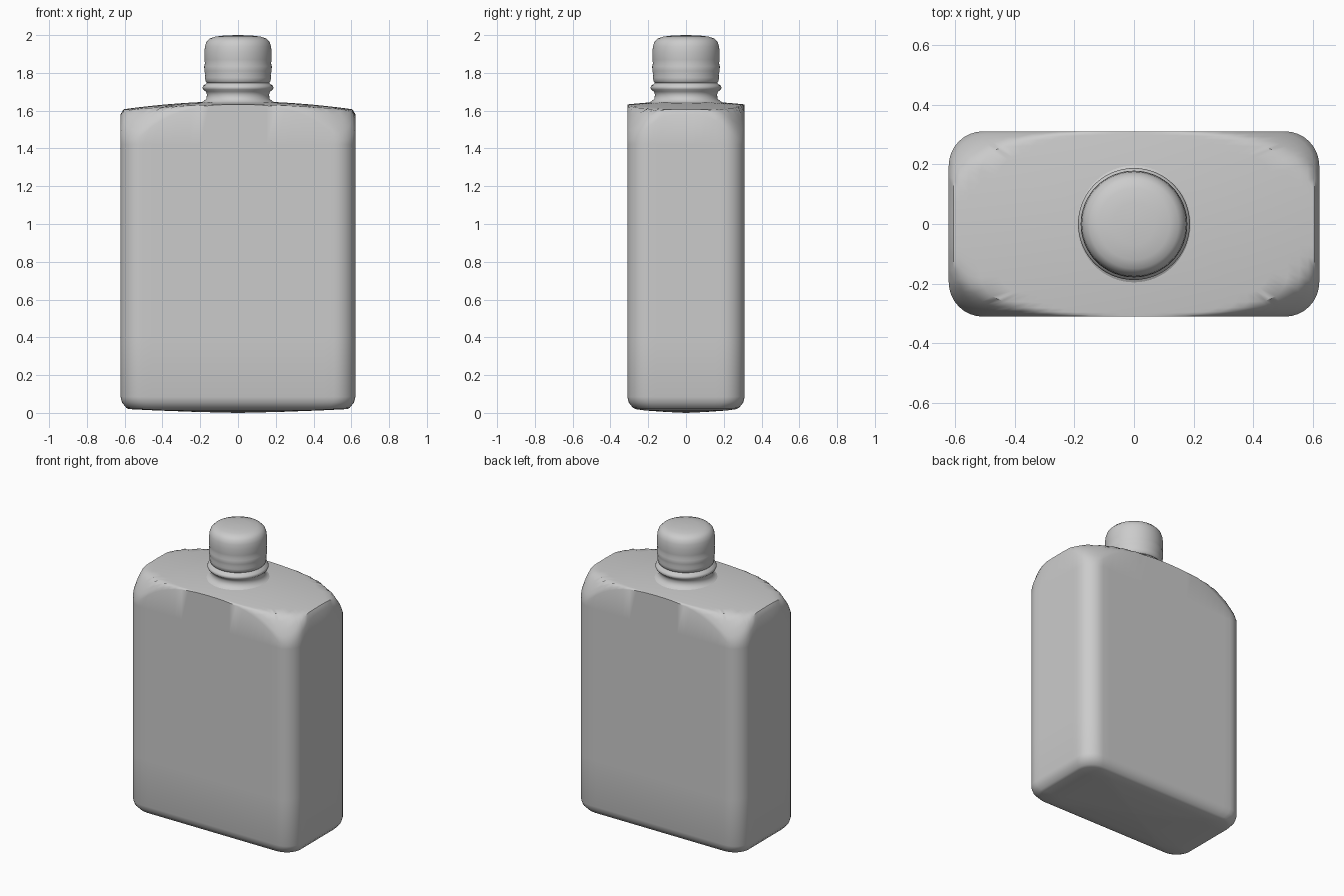
import bpy, bmesh, math

if "Cube" in bpy.data.objects:
    bpy.data.objects.remove(bpy.data.objects["Cube"])

HX, HY, R = 0.622, 0.311, 0.115   # half width, half depth, corner radius


def outline():
    """Rounded rectangle sampled counter-clockwise, with points along the straight sides."""
    pts = []
    corners = [(1, 1, 0), (-1, 1, 90), (-1, -1, 180), (1, -1, 270)]
    for k, (sx, sy, a0) in enumerate(corners):
        arc = []
        for i in range(9):
            a = math.radians(a0 + 90 * i / 8)
            arc.append((sx * (HX - R) + R * math.cos(a), sy * (HY - R) + R * math.sin(a)))
        pts += arc
        nx, ny, na = corners[(k + 1) % 4]
        a = math.radians(na)
        end = (nx * (HX - R) + R * math.cos(a), ny * (HY - R) + R * math.sin(a))
        n = 20 if k % 2 == 0 else 10
        for i in range(1, n):
            t = i / n
            pts.append(tuple(p + (q - p) * t for p, q in zip(arc[-1], end)))
    return pts


def shoulder_z(x, y):
    """Gently arched top whose four corners fall away."""
    u, v = abs(x) / HX, abs(y) / HY
    return 1.65 - 0.045 * u * u - 0.017 * v * v - 0.22 * max(0, u**3 + v**3 - 1.0)


def loft(name, rings, angle):
    """Skin a list of equal-length rings and close both ends."""
    bm = bmesh.new()
    rows = [[bm.verts.new(p) for p in ring] for ring in rings]
    n = len(rows[0])
    for a, b in zip(rows, rows[1:]):
        for i in range(n):
            j = (i + 1) % n
            bm.faces.new((a[i], a[j], b[j], b[i]))
    bm.faces.new(rows[0][::-1])
    bm.faces.new(rows[-1])
    bmesh.ops.recalc_face_normals(bm, faces=bm.faces)
    mesh = bpy.data.meshes.new(name)
    bm.to_mesh(mesh)
    bm.free()
    ob = bpy.data.objects.new(name, mesh)
    bpy.context.collection.objects.link(ob)
    bpy.ops.object.select_all(action='DESELECT')
    ob.select_set(True)
    bpy.context.view_layer.objects.active = ob
    bpy.ops.object.shade_smooth_by_angle(angle=math.radians(angle))
    return ob


def turned(name, profile, angle=60, n=64):
    ring = [(math.cos(2 * math.pi * i / n), math.sin(2 * math.pi * i / n)) for i in range(n)]
    return loft(name, [[(r * c, r * s, z) for c, s in ring] for r, z in profile], angle)


# Body: slightly bulging base, chamfered foot, straight walls
pts = outline()
rings = []
for f, z in ((0.01, 0.0), (0.35, 0.005), (0.7, 0.013)):
    rings.append([(x * f, y * f, z) for x, y in pts])
for inset, z in ((0.045, 0.02), (0.03, 0.027), (0.008, 0.055), (0.0, 0.085)):
    fx, fy = 1 - inset / HX, 1 - inset / HY
    rings.append([(x * fx, y * fy, z) for x, y in pts])
for z in (0.4, 0.8, 1.2, 1.42):
    rings.append([(x, y, z) for x, y in pts])

# Shoulder: wall edge first, then rings closing in on the neck
rings.append([(x, y, shoulder_z(x, y) - 0.025 * (abs(x) / HX) ** 4) for x, y in pts])
for t in (0.035, 0.08, 0.14, 0.22, 0.34, 0.5, 0.7, 0.85, 1.0):
    ring = []
    for x, y in pts:
        d = math.hypot(x, y)
        f = 1 - t + t * 0.15 / d
        ring.append((x * f, y * f, shoulder_z(x * f, y * f)))
    rings.append(ring)
loft("bottle_body", rings, 42)

# Neck with flared foot and collar bead
turned("neck", [
    (0.13, 1.62), (0.215, 1.635), (0.185, 1.648), (0.168, 1.662), (0.164, 1.685),
    (0.17, 1.70), (0.184, 1.712), (0.188, 1.722), (0.184, 1.732), (0.17, 1.742),
    (0.163, 1.75), (0.12, 1.76)])

# Cap with shallow rings and a domed top
turned("cap", [
    (0.12, 1.742), (0.164, 1.745), (0.171, 1.755), (0.176, 1.775), (0.173, 1.79),
    (0.178, 1.81), (0.179, 1.835), (0.175, 1.85), (0.178, 1.87), (0.178, 1.91),
    (0.175, 1.94), (0.167, 1.965), (0.15, 1.982), (0.12, 1.992), (0.07, 1.998),
    (0.005, 2.0)])
